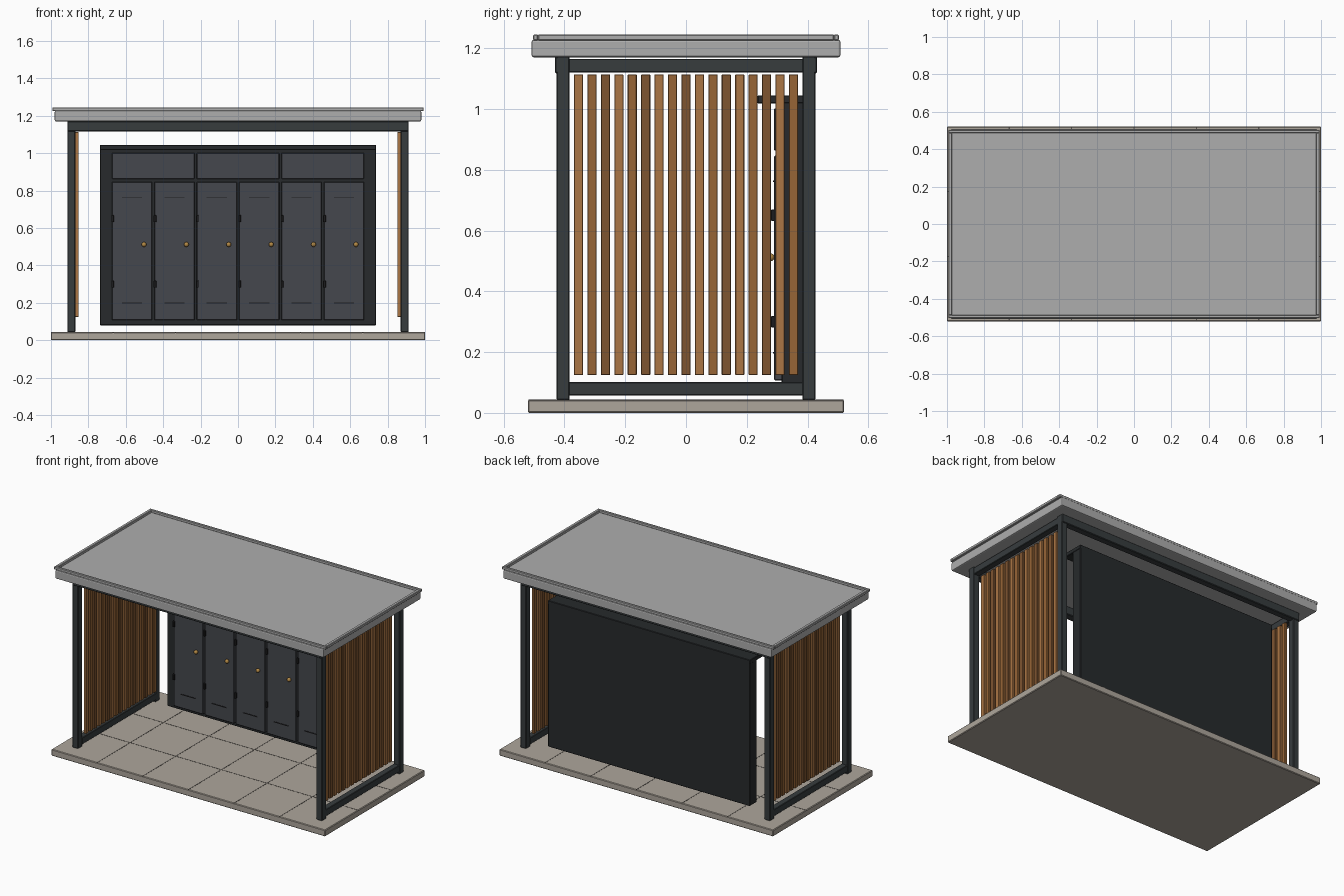
import bpy

if "Cube" in bpy.data.objects:
    bpy.data.objects.remove(bpy.data.objects["Cube"])


def mat(name, r, g, b):
    m = bpy.data.materials.new(name)
    m.diffuse_color = (r, g, b, 1)
    m.use_nodes = True
    m.node_tree.nodes["Principled BSDF"].inputs["Base Color"].default_value = m.diffuse_color
    return m


STEEL = mat("frame_steel", .038, .045, .048)
DARK = mat("locker_shell", .02, .023, .025)
DOOR = mat("locker_door", .06, .064, .075)
BLACK = mat("dark_trim", .012, .012, .013)
BRASS = mat("brass", .45, .25, .06)
STONE = mat("paving", .42, .38, .33)
JOINT = mat("paving_joint", .1, .09, .08)
ROOF = mat("roof_metal", .42, .42, .42)
WOODS = [mat("wood_light", .41, .18, .058), mat("wood_mid", .31, .13, .037),
         mat("wood_dark", .21, .09, .03)]


def box(name, x, y, z, m, bevel=0.0, segments=1):
    """Box from (min, max) ranges on each axis."""
    rng = (x, y, z)
    bpy.ops.mesh.primitive_cube_add(size=1, location=[(a + b) / 2 for a, b in rng])
    o = bpy.context.object
    o.name = name
    o.scale = [b - a for a, b in rng]
    bpy.ops.object.transform_apply(location=False, rotation=False)
    o.data.materials.append(m)
    if bevel:
        mod = o.modifiers.new("bevel", 'BEVEL')
        mod.width, mod.segments = bevel, segments
    return o


def span(c, w):
    return (c - w / 2, c + w / 2)


def side(s, a, b):
    return tuple(sorted((s * a, s * b)))


# paved floor: slab and joints
box("floor_slab", (-1, 1), (-.52, .52), (0, .043), STONE, .004)
for i in range(1, 6):
    box("floor_joint_long", span(-1 + i / 3, .006), (-.519, .519), (.038, .0438), JOINT)
for i in (1, 2):
    box("floor_joint_cross", (-.999, .999), span(-.52 + i * 1.04 / 3, .006), (.038, .0438), JOINT)

# roof plate with raised rim
box("roof_plate", (-.98, .98), (-.508, .508), (1.17, 1.228), ROOF, .007, 2)
for s in (-1, 1):
    box("roof_rim_long", (-.993, .993), side(s, .487, .503), (1.226, 1.245), ROOF, .003)
    box("roof_rim_end", side(s, .972, .993), (-.487, .487), (1.226, 1.245), ROOF, .003)

# steel frame
for s in (-1, 1):
    box("long_beam", (-.912, .912), side(s, .386, .431), (1.117, 1.172), STEEL, .004)
    box("side_top_rail", side(s, .868, .91), (-.386, .386), (1.12, 1.165), STEEL, .003)
    box("side_bottom_rail", side(s, .868, .91), (-.386, .386), (.057, .102), STEEL, .003)
    for t in (-1, 1):
        box("corner_post", side(s, .87, .912), side(t, .383, .426), (.043, 1.172), STEEL, .003)
    # vertical timber slats
    for i in range(17):
        box("side_slat", side(s, .852, .870), span((i - 8) * .0442, .03), (.124, 1.114),
            WOODS[i % 3], .002)

# locker cabinet
box("locker_body", (-.737, .737), (.315, .388), (.08, 1.04), DARK, .003)
box("locker_cap", (-.739, .739), (.235, .388), (1.018, 1.045), DARK, .003)
pitch = 1.36 / 6
for i in range(3):
    box("upper_panel", span((i - 1) * pitch * 2, pitch * 2 - .012), (.29, .317), (.863, 1.002), DOOR, .003)
for i in range(6):
    c = (i - 2.5) * pitch
    box("locker_door", span(c, pitch - .012), (.29, .317), (.107, .847), DOOR, .003)
    for z in (.30, .65):
        box("door_hinge", span(c - .104, .014), (.28, .295), span(z, .038), BLACK, .002)
    for z in (.198, .762):
        box("door_vent", span(c, .108), (.287, .295), span(z, .005), BLACK)
    bpy.ops.mesh.primitive_cylinder_add(vertices=16, radius=.006, depth=.016,
                                        location=(c + .064, .286, .512), rotation=(1.5708, 0, 0))
    bpy.context.object.name = "knob_stem"
    bpy.context.object.data.materials.append(BRASS)
    bpy.ops.mesh.primitive_uv_sphere_add(segments=20, ring_count=12, radius=.013,
                                         location=(c + .064, .278, .512))
    knob = bpy.context.object
    knob.name = "door_knob"
    knob.data.materials.append(BRASS)
    bpy.ops.object.shade_smooth()
